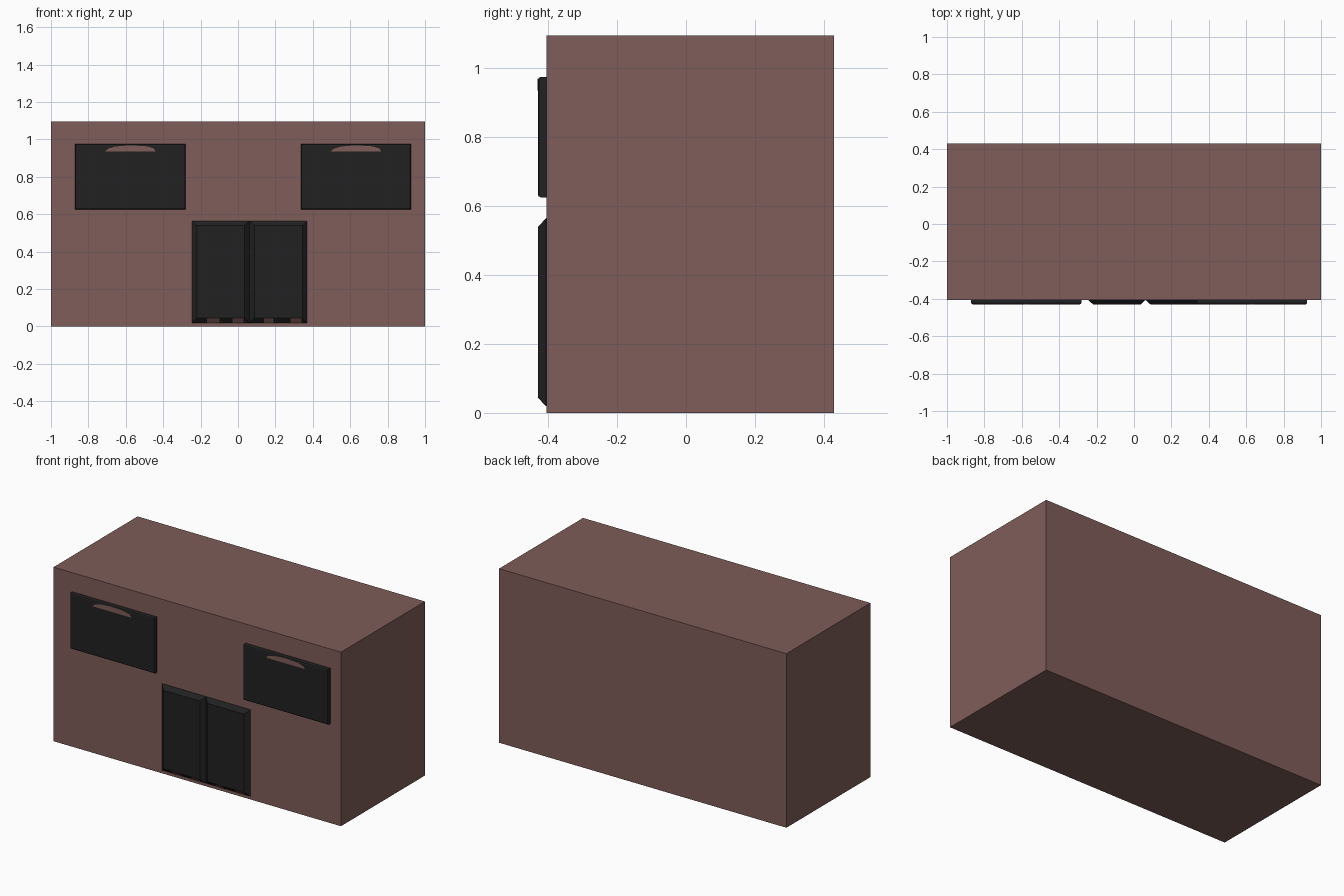
import bpy, bmesh, math

if "Cube" in bpy.data.objects:
    bpy.data.objects.remove(bpy.data.objects["Cube"])

WALL_Y, FRONT_Y = -0.405, -0.43


def material(name, rgb):
    m = bpy.data.materials.new(name)
    m.diffuse_color = (*rgb, 1)
    m.use_nodes = True
    m.node_tree.nodes["Principled BSDF"].inputs["Base Color"].default_value = m.diffuse_color
    return m


brown = material("dusty_brown", (0.209, 0.109, 0.100))
black = material("soft_black", (0.0152, 0.0152, 0.0152))


def finish(bm, name, mat):
    me = bpy.data.meshes.new(name)
    bm.to_mesh(me)
    bm.free()
    me.materials.append(mat)
    ob = bpy.data.objects.new(name, me)
    bpy.context.collection.objects.link(ob)
    return ob


def box(name, x0, x1, y0, y1, z0, z1, mat):
    bm = bmesh.new()
    bmesh.ops.create_cube(bm, size=1)
    for v in bm.verts:
        v.co = (x1 if v.co.x > 0 else x0, y1 if v.co.y > 0 else y0, z1 if v.co.z > 0 else z0)
    finish(bm, name, mat)


def plate(name, pts, mat, depth=0.004):
    """Thin plate from front-facing points, thickened backwards."""
    bm = bmesh.new()
    f = bm.faces.new([bm.verts.new(p) for p in pts])
    ext = bmesh.ops.extrude_face_region(bm, geom=[f], use_keep_orig=True)
    for v in ext["geom"]:
        if isinstance(v, bmesh.types.BMVert):
            v.co.y += depth
    bmesh.ops.recalc_face_normals(bm, faces=bm.faces)
    finish(bm, name, mat)


def window(name, cx):
    # front grid with four recessed panes, rounded over to the wall
    xs = [cx + d for d in (-0.286, -0.250, -0.012, 0.012, 0.240, 0.286)]
    zs = [0.634, 0.672, 0.797, 0.822, 0.937, 0.966]
    bm = bmesh.new()
    grid = [[bm.verts.new((x, FRONT_Y, z)) for z in zs] for x in xs]
    panes = []
    for i in range(5):
        for j in range(5):
            f = bm.faces.new((grid[i][j], grid[i + 1][j], grid[i + 1][j + 1], grid[i][j + 1]))
            if i in (1, 3) and j in (1, 3):
                panes.append(f)
    rim = [e for e in bm.edges if e.is_boundary]
    bmesh.ops.inset_individual(bm, faces=panes, thickness=0.003, depth=-0.008)
    for grow, y in ((0.006, FRONT_Y + 0.003), (0.003, FRONT_Y + 0.009), (0, WALL_Y + 0.002)):
        res = bmesh.ops.extrude_edge_only(bm, edges=rim)["geom"]
        rim = [g for g in res if isinstance(g, bmesh.types.BMEdge)]
        for v in (g for g in res if isinstance(g, bmesh.types.BMVert)):
            v.co.x += math.copysign(grow, v.co.x - cx) if abs(v.co.x - cx) > 0.28 else 0
            v.co.z += math.copysign(grow, v.co.z - 0.8) if abs(v.co.z - 0.8) > 0.16 else 0
            v.co.y = y
    bmesh.ops.recalc_face_normals(bm, faces=bm.faces)
    finish(bm, name, black)
    # brown arched patch on the top rail
    arc = [(cx - 0.135, 0.936), (cx + 0.135, 0.936), (cx + 0.125, 0.952), (cx + 0.09, 0.963),
           (cx, 0.969), (cx - 0.08, 0.962), (cx - 0.12, 0.95)]
    plate(name + "_arch_patch", [(x, FRONT_Y - 0.001, z) for x, z in arc], brown)


def door_leaf(name, x0, x1):
    # slab with wide chamfers on all four sides
    z0, z1, c = 0.02, 0.565, 0.026
    bm = bmesh.new()
    rings = []
    for d, y in ((0, WALL_Y + 0.002), (0, WALL_Y - 0.001), (c, FRONT_Y)):
        rings.append([bm.verts.new(p) for p in ((x0 + d, y, z0 + d), (x1 - d, y, z0 + d),
                                               (x1 - d, y, z1 - d), (x0 + d, y, z1 - d))])
    for a, b in zip(rings, rings[1:]):
        for i in range(4):
            j = (i + 1) % 4
            bm.faces.new((a[i], a[j], b[j], b[i]))
    bm.faces.new(rings[-1])
    bm.faces.new(rings[0][::-1])
    bmesh.ops.recalc_face_normals(bm, faces=bm.faces)
    finish(bm, name, black)


# building body
box("building_body", -1, 1, WALL_Y, 0.43, 0, 1.095, brown)

# windows
window("left_window", -0.576)
window("right_window", 0.631)

# double door
door_leaf("left_door", -0.245, 0.062)
door_leaf("right_door", 0.062, 0.37)

# brown patches on the lower door chamfer
for k, (a, b) in enumerate(((-0.166, -0.10), (-0.03, 0.03), (0.14, 0.19), (0.28, 0.34))):
    plate(f"door_foot_patch_{k + 1}",
          [(a, WALL_Y - 0.002, 0.0195), (b, WALL_Y - 0.002, 0.0195),
           (b, FRONT_Y - 0.0005, 0.0455), (a, FRONT_Y - 0.0005, 0.0455)], brown, 0.003)
